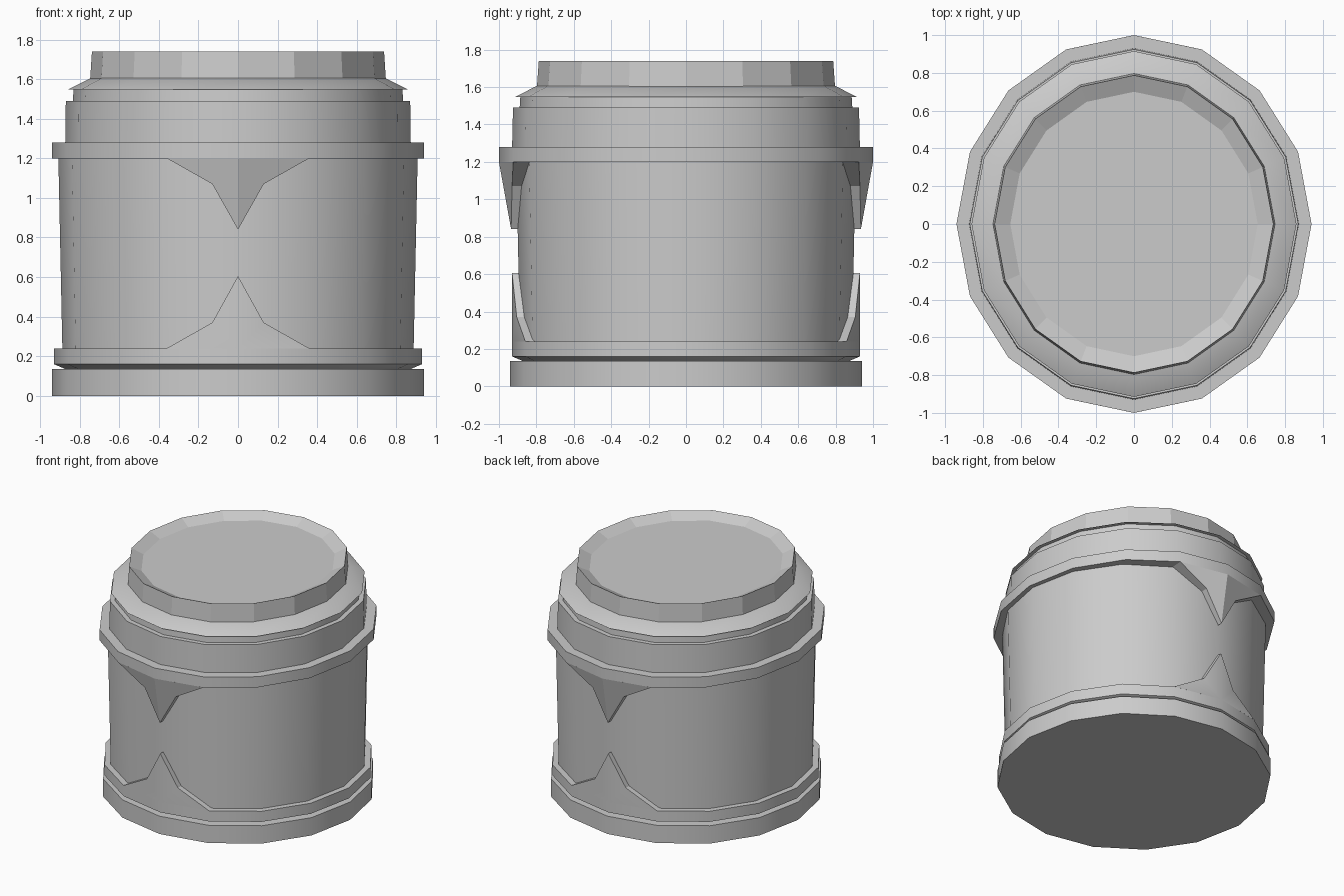
import bpy, bmesh, math

if "Cube" in bpy.data.objects:
    bpy.data.objects.remove(bpy.data.objects["Cube"])

SIDES = 16


def finish(name, bm, smooth=True):
    bmesh.ops.recalc_face_normals(bm, faces=bm.faces)
    mesh = bpy.data.meshes.new(name)
    bm.to_mesh(mesh)
    bm.free()
    obj = bpy.data.objects.new(name, mesh)
    bpy.context.collection.objects.link(obj)
    if smooth:
        bpy.ops.object.select_all(action='DESELECT')
        obj.select_set(True)
        bpy.context.view_layer.objects.active = obj
        bpy.ops.object.shade_smooth_by_angle(angle=math.radians(30))
    return obj


def lathe(name, profile, smooth=True):
    """Closed 16-sided solid from (x radius, y radius, z) rings."""
    bm = bmesh.new()
    rings = []
    for rx, ry, z in profile:
        angles = [2 * math.pi * i / SIDES for i in range(SIDES)]
        rings.append([bm.verts.new((rx * math.cos(a), ry * math.sin(a), z)) for a in angles])
    for low, high in zip(rings, rings[1:]):
        for i in range(SIDES):
            j = (i + 1) % SIDES
            bm.faces.new((low[i], low[j], high[j], high[i]))
    bm.faces.new(rings[0])
    bm.faces.new(rings[-1])
    return finish(name, bm, smooth)


def spike(name, half_outline, root, side):
    """Pointed trim: outline from the root corner to the tip, mirrored in x."""
    left = [(-x, y, z) for x, y, z in half_outline]
    outline = half_outline + left[-2::-1] + [root]
    bm = bmesh.new()
    outer = [bm.verts.new((x, y * side, z)) for x, y, z in outline]
    inner = [bm.verts.new((x * 0.98, (y + min(0.1, -0.84 - y + 0.03 * (x == 0) + abs(x) * 0.2)) * side
                           if y < -0.84 else y * side, z)) for x, y, z in outline]
    n = len(outline)
    # Two facets meeting along the centre line
    for ring in (outer, inner):
        bm.faces.new((ring[5], ring[0], ring[1], ring[2]))
        bm.faces.new((ring[5], ring[2], ring[3], ring[4]))
    for i in range(n):
        j = (i + 1) % n
        bm.faces.new((outer[i], outer[j], inner[j], inner[i]))
    return finish(name, bm)


# Base and main drum
lathe("base_plate", [(0.94, 0.94, 0), (0.94, 0.94, 0.135)])
lathe("lower_band", [(0.86, 0.86, 0.13), (0.93, 0.93, 0.16), (0.93, 0.93, 0.24)])
lathe("drum_body", [(0.887, 0.887, 0.22), (0.908, 0.908, 1.22)])

# Wide rim and stepped oval neck
lathe("upper_rim", [(0.94, 1.0, 1.20), (0.94, 1.0, 1.28)])
lathe("collar", [(0.873, 0.93, 1.27), (0.87, 0.925, 1.49)])
lathe("neck", [(0.835, 0.89, 1.48), (0.83, 0.885, 1.56)])
lathe("shoulder", [(0.86, 0.915, 1.547), (0.745, 0.80, 1.605)])

# Faceted cap with a shallow dished top
lathe("cap", [(0.747, 0.797, 1.60), (0.738, 0.787, 1.74), (0.655, 0.70, 1.70)], smooth=False)

# Pointed trim on front and back
for label, side in (("front", 1), ("back", -1)):
    spike(label + "_upper_spike",
          [(0.36, -0.924, 1.20), (0.13, -0.93, 1.07), (0, -0.935, 0.84)],
          (0, -1.0, 1.20), side)
    spike(label + "_lower_spike",
          [(0.36, -0.859, 0.24), (0.13, -0.905, 0.37), (0, -0.93, 0.605)],
          (0, -0.93, 0.24), side)
